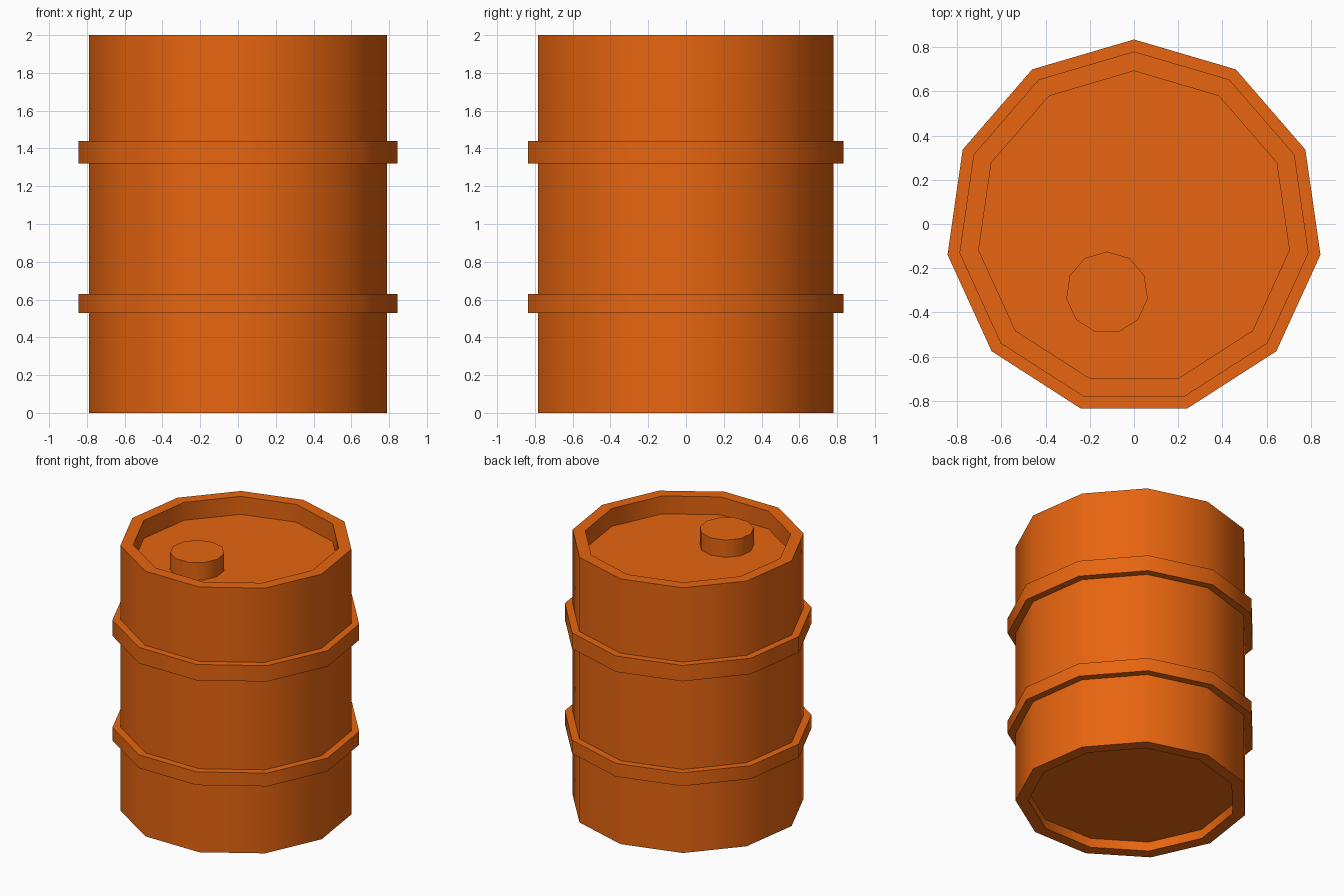
import bpy, bmesh, math

if "Cube" in bpy.data.objects:
    bpy.data.objects.remove(bpy.data.objects["Cube"])

SIDES = 11
paint = bpy.data.materials.new("orange_paint")
paint.diffuse_color = (0.8, 0.13, 0.005, 1)
paint.use_nodes = True
paint.node_tree.nodes["Principled BSDF"].inputs["Base Color"].default_value = paint.diffuse_color


def lathe(name, profile, centre):
    """Turn a (radius, z) profile into a capped 11-sided solid, one corner at +y."""
    bm = bmesh.new()
    rings = []
    for r, z in profile:
        ring = []
        for i in range(SIDES):
            a = math.pi / 2 + math.tau * i / SIDES
            ring.append(bm.verts.new((r * math.cos(a), r * math.sin(a), z)))
        rings.append(ring)
    for low, high in zip(rings, rings[1:]):
        for i in range(SIDES):
            j = (i + 1) % SIDES
            bm.faces.new((low[i], low[j], high[j], high[i]))
    bm.faces.new(rings[0][::-1])
    bm.faces.new(rings[-1])
    bmesh.ops.recalc_face_normals(bm, faces=bm.faces)
    mesh = bpy.data.meshes.new(name)
    bm.to_mesh(mesh)
    bm.free()
    mesh.materials.append(paint)
    obj = bpy.data.objects.new(name, mesh)
    obj.location = centre
    bpy.context.collection.objects.link(obj)
    # smooth around the sides, sharp at rims and hoops
    bpy.ops.object.select_all(action='DESELECT')
    obj.select_set(True)
    bpy.context.view_layer.objects.active = obj
    bpy.ops.object.shade_smooth_by_angle(angle=math.radians(40))
    return obj


WALL, HOOP, INNER = 0.798, 0.8525, 0.71
FLOOR, LID = 0.07, 1.865

# Barrel: recessed bottom, wall with two raised hoops, recessed lid
profile = [(INNER, FLOOR), (INNER, 0), (WALL, 0)]
for z0, z1 in ((0.53, 0.63), (1.32, 1.44)):
    profile += [(WALL, z0), (HOOP, z0), (HOOP, z1), (WALL, z1)]
profile += [(WALL, 2), (INNER, 2), (INNER, LID)]
lathe("barrel", profile, (0, -0.0175, 0))

# Filler cap on the lid
lathe("filler_cap", [(0.186, 0), (0.186, 0.13)], (-0.122, -0.311, LID))
